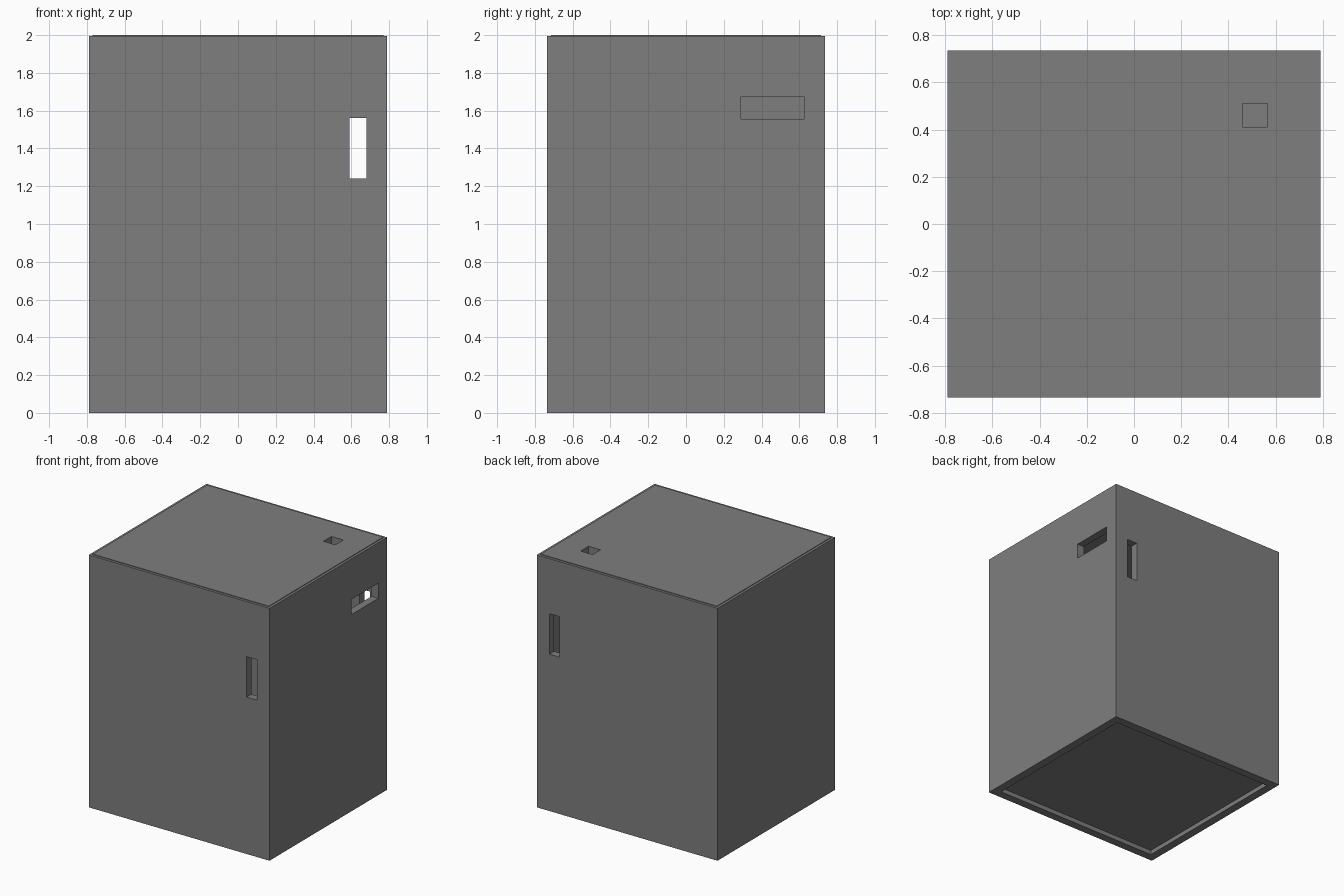
import bpy

if "Cube" in bpy.data.objects:
    bpy.data.objects.remove(bpy.data.objects["Cube"])

WIDTH, DEPTH, TOP = 0.79, 0.735, 1.995   # half width, half depth, wall height
WALL, RIM, LID = 0.06, 0.02, 0.055

grey = bpy.data.materials.new("cabinet_grey")
grey.use_nodes = True
grey.diffuse_color = (0.21, 0.21, 0.21, 1)
grey.node_tree.nodes["Principled BSDF"].inputs["Base Color"].default_value = (0.21, 0.21, 0.21, 1)


def box(name, x, y, z):
    """Box from (min, max) ranges."""
    ranges = (x, y, z)
    bpy.ops.mesh.primitive_cube_add(size=1, location=[(a + b) / 2 for a, b in ranges])
    obj = bpy.context.object
    obj.name = name
    obj.scale = [b - a for a, b in ranges]
    bpy.ops.object.transform_apply(location=True, scale=True)
    obj.data.materials.append(grey)
    return obj


def inset_box(name, inset, z):
    """Box following the footprint, pulled in by the inset."""
    w, d = WIDTH - inset, DEPTH - inset
    return box(name, (-w, w), (-d, d), z)


def cut(target, cutter):
    mod = target.modifiers.new(cutter.name, "BOOLEAN")
    mod.operation = "DIFFERENCE"
    mod.solver = "EXACT"
    mod.object = cutter
    bpy.context.view_layer.objects.active = target
    bpy.ops.object.modifier_apply(modifier=mod.name)
    bpy.data.objects.remove(cutter)


# Hollow cabinet with a rebate for the lid and a recessed underside
cabinet = inset_box("cabinet_body", 0, (0, TOP))
cut(cabinet, inset_box("cavity", WALL, (0.09, 2.1)))
cut(cabinet, inset_box("lid_rebate", RIM, (TOP - LID, 2.2)))
cut(cabinet, inset_box("base_recess", 0.065, (-0.1, 0.035)))

# Matching front and back slots, and the side opening
for side, name in ((-1, "front_slot"), (1, "back_slot")):
    y = sorted((side * (DEPTH - 0.1), side * (DEPTH + 0.1)))
    cut(cabinet, box(name, (0.59, 0.68), y, (1.24, 1.56)))
cut(cabinet, box("side_opening", (0.69, 0.9), (0.29, 0.625), (1.555, 1.675)))

# Lid standing slightly proud of the walls, with a square cable hole
lid = inset_box("lid", RIM, (TOP - LID, 2.0))
cut(lid, box("cable_hole", (0.46, 0.565), (0.41, 0.51), (1.8, 2.2)))
